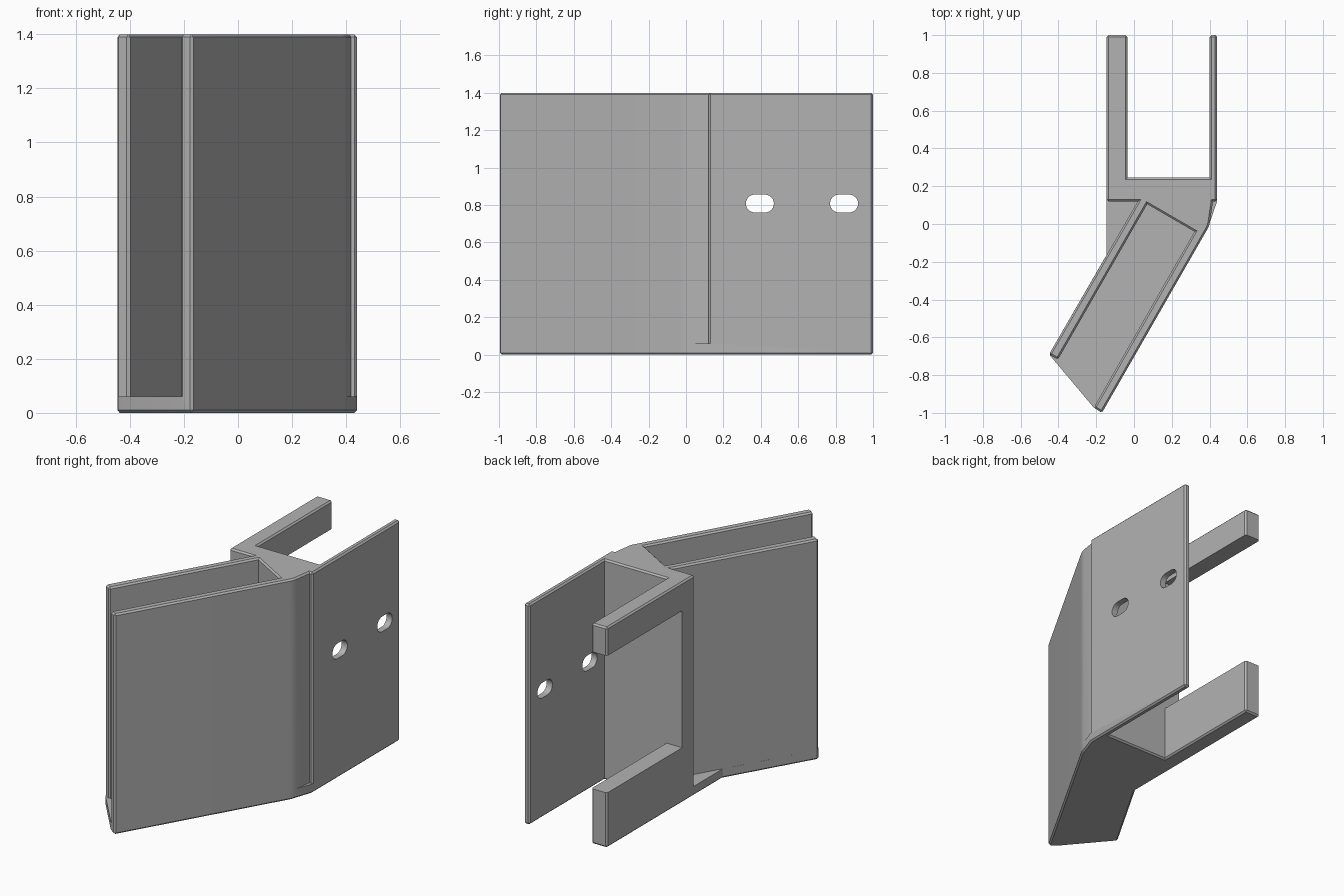
import bpy, bmesh, math

cube = bpy.data.objects.get("Cube")
if cube:
    bpy.data.objects.remove(cube, do_unlink=True)

H, FLOOR, EDGE = 1.4, 0.06, 0.01

grey = bpy.data.materials.new("plain grey")
grey.use_nodes = True
colour = (0.45, 0.45, 0.45, 1)
grey.diffuse_color = colour
grey.node_tree.nodes["Principled BSDF"].inputs["Base Color"].default_value = colour


def prism(name, outline, z0, z1, rim=None):
    """Extrude an outline upwards; soften the rim at height `rim` and its sharp corners."""
    bm = bmesh.new()
    base = bm.faces.new([bm.verts.new((x, y, z0)) for x, y in outline])
    top = bmesh.ops.extrude_face_region(bm, geom=[base])["geom"]
    bmesh.ops.translate(bm, vec=(0, 0, z1 - z0),
                        verts=[v for v in top if isinstance(v, bmesh.types.BMVert)])
    bmesh.ops.recalc_face_normals(bm, faces=bm.faces)
    if rim is not None:
        def soft(e):
            a, b = (v.co.z for v in e.verts)
            if abs(a - b) < 1e-4:
                return abs(a - rim) < 1e-4
            return e.is_convex and e.calc_face_angle() > math.radians(70)
        bmesh.ops.bevel(bm, geom=[e for e in bm.edges if soft(e)], offset=EDGE,
                        segments=1, affect='EDGES', clamp_overlap=True)
    mesh = bpy.data.meshes.new(name)
    bm.to_mesh(mesh)
    bm.free()
    mesh.materials.append(grey)
    obj = bpy.data.objects.new(name, mesh)
    bpy.context.collection.objects.link(obj)
    return obj


def combine(body, tool, operation):
    """Apply a boolean and discard the tool."""
    tool.hide_render = True
    mod = body.modifiers.new("combine", 'BOOLEAN')
    mod.operation, mod.object, mod.solver = operation, tool, 'EXACT'
    bpy.context.view_layer.objects.active = body
    bpy.ops.object.modifier_apply(modifier=mod.name)
    bpy.data.objects.remove(tool, do_unlink=True)


# Rear fork shared by the base plate and the upright walls
fork = [(-0.145, 1), (-0.035, 1), (-0.035, 0.245), (0.4, 0.245), (0.4, 1), (0.44, 1), (0.44, 0.12)]
bend = [(0.402, 0.01), (0.397, -0.01), (0.387, -0.03)]

# Upright walls with the open angled channel
channel = [(-0.17, -1), (-0.213, -0.972), (0.32, -0.04), (0.07, 0.105),
           (-0.403, -0.718), (-0.45, -0.69), (0.02, 0.12), (-0.145, 0.12)]
body = prism("angled_bracket", fork + [(0.418, 0.12)] + bend + channel, FLOOR, H, rim=H)

# Base plate closing the channel floor
front = [(-0.17, -1), (-0.213, -0.972), (-0.45, -0.69), (-0.145, -0.163)]
combine(body, prism("base_plate", fork + bend + front, 0, FLOOR, rim=0), 'UNION')

# Open window splitting the thick arm into an upper and a lower finger
window = [(-0.3, 0.245), (-0.035 + 0.1, 0.245), (0.065, 1.2), (-0.3, 1.2)]
combine(body, prism("window_cutter", window, 0.35, 1.22), 'DIFFERENCE')

# Two slotted screw holes through the thin arm
R, HALF, STEPS = 0.048, 0.027, 12
for y in (0.395, 0.845):
    slot = []
    for side in (1, -1):
        for i in range(STEPS + 1):
            a = math.pi * i / STEPS - math.pi / 2
            slot.append((side * R * math.sin(a), side * (HALF + R * math.cos(a))))
    cutter = prism("slot_cutter", slot, -0.1, 0.1)
    cutter.rotation_euler = (0, math.pi / 2, 0)
    cutter.location = (0.42, y, 0.808)
    bpy.context.view_layer.update()
    combine(body, cutter, 'DIFFERENCE')

bpy.ops.object.select_all(action='DESELECT')
body.select_set(True)
bpy.context.view_layer.objects.active = body
bpy.ops.object.shade_smooth_by_angle(angle=math.radians(28))
